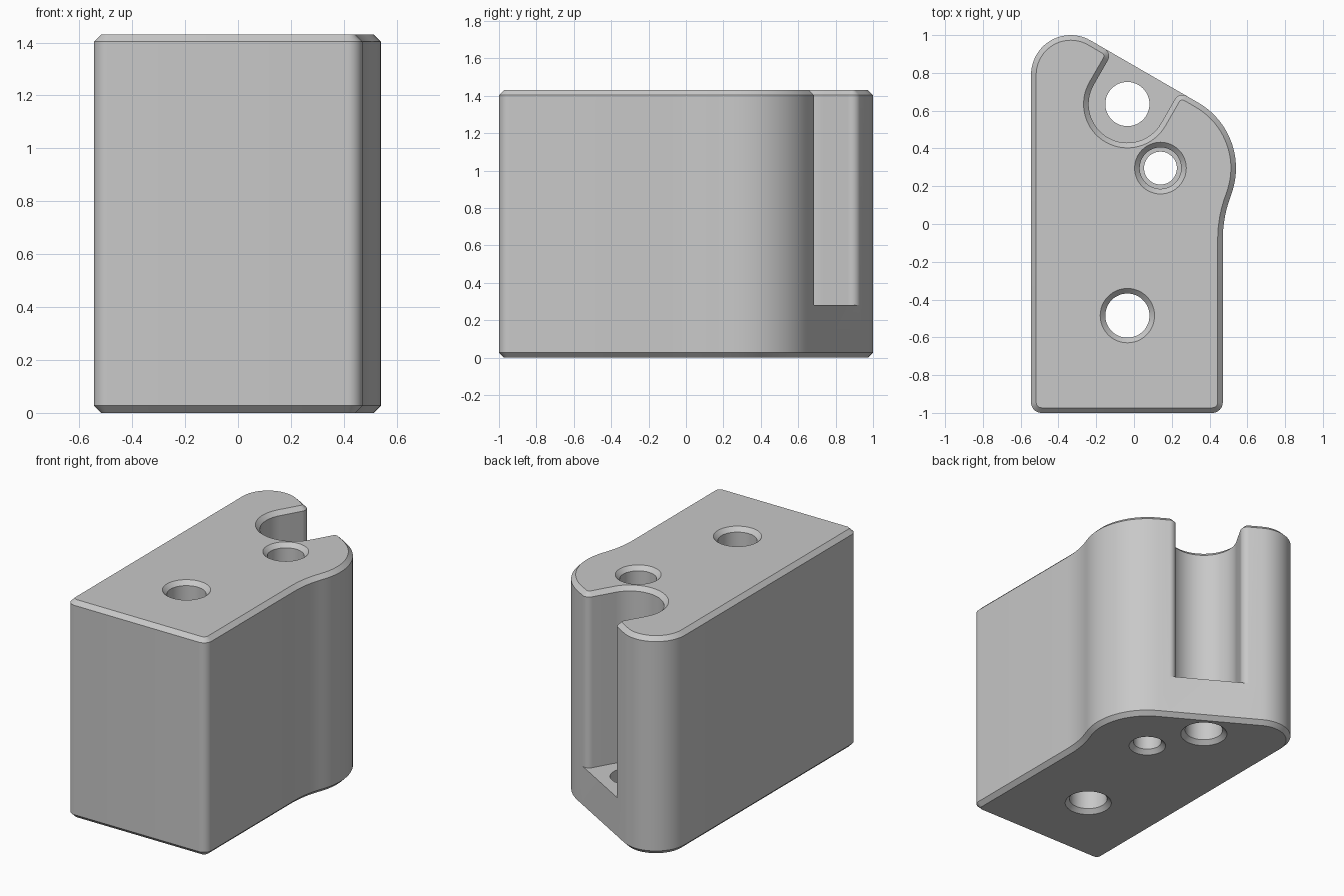
import bpy, bmesh
from math import sin, cos, radians, pi
from mathutils import Vector

if "Cube" in bpy.data.objects:
    bpy.data.objects.remove(bpy.data.objects["Cube"], do_unlink=True)

HEIGHT, CHAMFER, FLOOR = 1.43, 0.027, 0.28
POCKET_R, MOUTH_R = 0.205, 0.045
pocket = Vector((-0.035, 0.635))
lobe = Vector((0.14, 0.296))
normal = Vector((cos(radians(60)), sin(radians(60))))   # slanted back face
along = Vector((normal.y, -normal.x))


def arc(center, r, a0, a1, steps):
    """Points on an arc, angles in degrees."""
    angles = [radians(a0 + (a1 - a0) * i / steps) for i in range(steps + 1)]
    return [Vector((center[0] + r * cos(a), center[1] + r * sin(a))) for a in angles]


def inset(points, d):
    """Move a counter-clockwise outline inward by d."""
    result = []
    for i, p in enumerate(points):
        u = (p - points[i - 1]).normalized()
        v = (points[(i + 1) % len(points)] - p).normalized()
        nu, nv = Vector((-u.y, u.x)), Vector((-v.y, v.x))
        result.append(p + (nu + nv) * d / (1 + nu.dot(nv)))
    return result


def mouth_center(side):
    depth = normal.dot(lobe) + 0.4 - normal.dot(pocket) - MOUTH_R
    return pocket + along * side * (POCKET_R + MOUTH_R) + normal * depth


# Pocket outline: rounded mouth, round bottom, rounded mouth
right_mouth = arc(mouth_center(1), MOUTH_R, 60, 150, 8)
left_mouth = arc(mouth_center(-1), MOUTH_R, -30, 60, 8)
slot = right_mouth[1:] + arc(pocket, POCKET_R, -30, -210, 32) + left_mouth[:-1]

# Outer outline, from the left mouth round to the right mouth
outer = [left_mouth[-1]]
outer += arc((-0.335, 0.79), 0.21, 60, 180, 20)
outer += arc((-0.49, -0.945), 0.055, 180, 270, 8)
outer += arc((0.415, -0.945), 0.055, 270, 360, 8)
outer += arc((1.124, -0.083), 0.654, 180, 159, 8)
outer += arc(lobe, 0.4, -21, 60, 20)[1:]
outer.append(right_mouth[0])
full = outer + slot

# Body: lower rings use the outer outline, upper rings include the pocket
bm = bmesh.new()


def ring(points, z):
    return [bm.verts.new((p.x, p.y, z)) for p in points]


def bridge(a, b):
    for i in range(len(a)):
        bm.faces.new((a[i - 1], a[i], b[i], b[i - 1]))


base = ring(inset(outer, CHAMFER), 0)
low = ring(outer, CHAMFER)
middle = ring(full, FLOOR)
high = ring(full, HEIGHT - CHAMFER)
top = ring(inset(full, CHAMFER), HEIGHT)
n = len(outer)
bridge(base, low)
bridge(low, middle[:n])
bridge(middle, high)
bridge(high, top)
bm.faces.new(base[::-1])
bm.faces.new(top)
bm.faces.new([middle[n - 1]] + middle[n:] + [middle[0]])   # pocket floor
bmesh.ops.recalc_face_normals(bm, faces=bm.faces)

gray = bpy.data.materials.new("light gray")
gray.use_nodes = True
color = (0.58, 0.58, 0.58, 1)
gray.diffuse_color = color
gray.node_tree.nodes["Principled BSDF"].inputs["Base Color"].default_value = color


def make_object(name, mesh_data):
    mesh = bpy.data.meshes.new(name)
    mesh_data.to_mesh(mesh)
    mesh_data.free()
    mesh.materials.append(gray)
    obj = bpy.data.objects.new(name, mesh)
    bpy.context.collection.objects.link(obj)
    return obj


def hole_cutter(name, center, profile, sides=48):
    """Turned cutter from (radius, height) pairs."""
    cut = bmesh.new()
    rings = [[cut.verts.new((center[0] + r * cos(2 * pi * i / sides),
                             center[1] + r * sin(2 * pi * i / sides), z))
              for i in range(sides)] for r, z in profile]
    for a, b in zip(rings, rings[1:]):
        for i in range(sides):
            cut.faces.new((a[i - 1], a[i], b[i], b[i - 1]))
    cut.faces.new(rings[0][::-1])
    cut.faces.new(rings[-1])
    bmesh.ops.recalc_face_normals(cut, faces=cut.faces)
    obj = make_object(name, cut)
    obj.hide_render = True
    return obj


def flare(r, z, direction):
    """Countersink running a little past the surface."""
    extra = 0.01
    return (r + CHAMFER + extra, z + direction * extra)


body = make_object("block_body", bm)
BIG, SMALL, BORE = 0.117, 0.087, 0.11
lower, upper = CHAMFER, HEIGHT - CHAMFER
cutters = [
    hole_cutter("front_hole_cutter", (-0.035, -0.485),
                [flare(BIG, 0, -1), (BIG, lower), (BIG, upper), flare(BIG, HEIGHT, 1)]),
    hole_cutter("pocket_hole_cutter", pocket,
                [flare(BIG, 0, -1), (BIG, lower), (BIG, FLOOR + 0.1)]),
    hole_cutter("stepped_hole_cutter", lobe,
                [flare(SMALL, 0, -1), (SMALL, lower), (SMALL, FLOOR), (BORE, FLOOR),
                 (BORE, upper), flare(BORE, HEIGHT, 1)]),
]

# Cut the holes, then drop the cutters
bpy.ops.object.select_all(action='DESELECT')
body.select_set(True)
bpy.context.view_layer.objects.active = body
for cutter in cutters:
    mod = body.modifiers.new("hole", 'BOOLEAN')
    mod.operation = 'DIFFERENCE'
    mod.solver = 'EXACT'
    mod.object = cutter
    bpy.ops.object.modifier_apply(modifier=mod.name)
    bpy.data.objects.remove(cutter, do_unlink=True)
bpy.ops.object.shade_smooth_by_angle(angle=radians(30))
